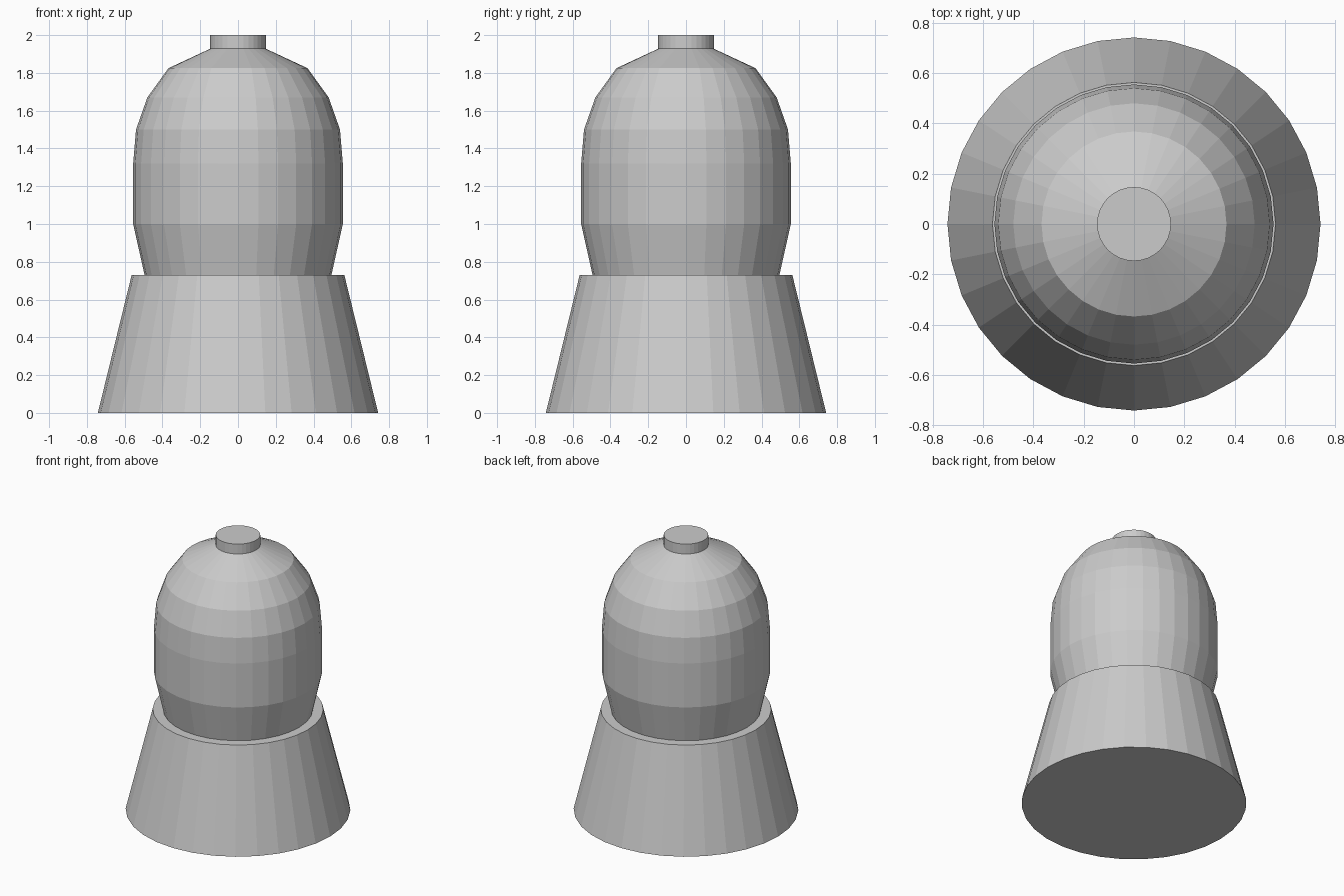
import bpy
import bmesh
from math import cos, sin, tau

SIDES = 32

cube = bpy.data.objects.get("Cube")
if cube:
    bpy.data.objects.remove(cube, do_unlink=True)

grey = bpy.data.materials.new("plain grey")
grey.use_nodes = True
colour = (0.6, 0.6, 0.6, 1)
grey.diffuse_color = colour
grey.node_tree.nodes["Principled BSDF"].inputs["Base Color"].default_value = colour


def turned(name, profile):
    """Closed flat-shaded solid turned about z from (radius, height) points, bottom to top."""
    bm = bmesh.new()
    rings = [[bm.verts.new((r * cos(tau * i / SIDES), r * sin(tau * i / SIDES), z))
              for i in range(SIDES)] for r, z in profile]
    for low, high in zip(rings, rings[1:]):
        for i in range(SIDES):
            j = (i + 1) % SIDES
            bm.faces.new((low[i], low[j], high[j], high[i]))
    bm.faces.new(rings[0][::-1])
    bm.faces.new(rings[-1])
    mesh = bpy.data.meshes.new(name)
    bm.to_mesh(mesh)
    bm.free()
    mesh.materials.append(grey)
    obj = bpy.data.objects.new(name, mesh)
    bpy.context.collection.objects.link(obj)
    return obj


# Flared foot with a flat top rim
turned("tapered_base", [(0.742, 0), (0.563, 0.73)])

# Domed body, its lower end sunk slightly into the base
turned("domed_body", [(0.488, 0.7), (0.555, 1.0), (0.555, 1.32), (0.54, 1.5),
                      (0.48, 1.67), (0.368, 1.825), (0.147, 1.928)])

# Small disc on the crown, sunk slightly into the body
turned("top_cap", [(0.147, 1.925), (0.147, 2.0)])
